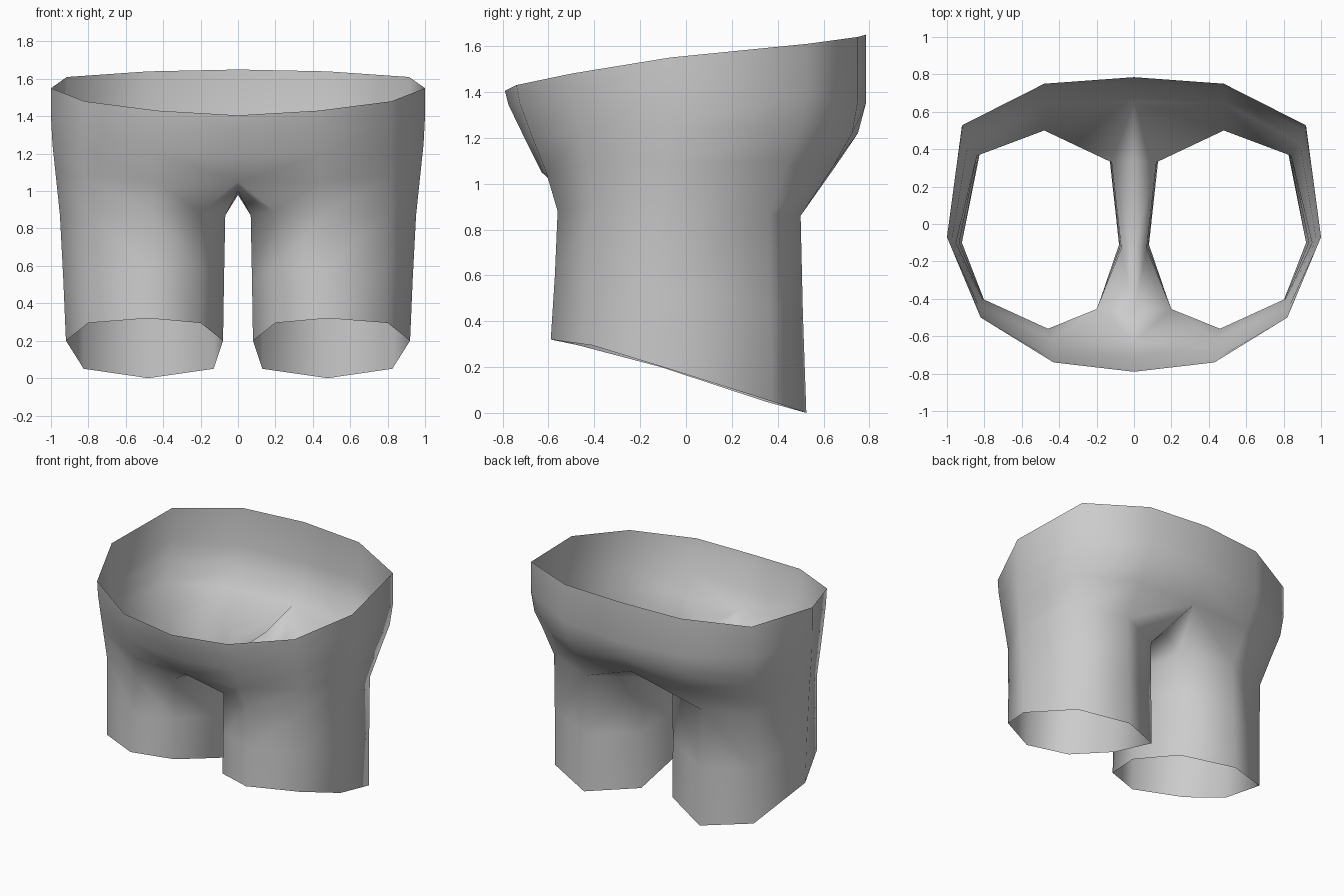
import bpy, bmesh
from mathutils import Vector

if "Cube" in bpy.data.objects:
    bpy.data.objects.remove(bpy.data.objects["Cube"])

# Right half cross-sections, bottom to top.
# Leg loops run: front, front-outer, outer, back-outer, back, back-inner, inner, front-inner
hem_xy = [(.48, -.59), (.80, -.41), (.92, -.10), (.825, .375),
          (.48, .525), (.13, .345), (.08, -.11), (.20, -.47)]
hem_z = [.32, .295, .20, .05, .005, .05, .20, .295]
hem = [Vector((x, y, z)) for (x, y), z in zip(hem_xy, hem_z)]
hem[4].z = 0
thigh = [Vector(p) for p in [
    (.46, -.56, .88), (.81, -.40, .88), (.952, -.10, .87), (.84, .365, .87),
    (.48, .50, .86), (.12, .33, .87), (.068, -.13, .87), (.20, -.455, .89)]]
mid = [Vector((a.x * .55 + b.x * .45, a.y * .4 + b.y * .6, a.z * .5 + b.z * .5))
       for a, b in zip(hem, thigh)]

# Torso loops run: centre front, front, front-outer, outer, back-outer, back, centre back
torso = [
    [(0, -.63, 1.05), (.44, -.61, 1.05), (.82, -.43, 1.08), (.975, -.09, 1.09),
     (.885, .44, 1.09), (.48, .645, 1.08), (0, .655, 1.08)],
    [(0, -.70, 1.19), (.44, -.67, 1.20), (.82, -.46, 1.22), (.992, -.08, 1.25),
     (.91, .50, 1.23), (.48, .725, 1.22), (0, .75, 1.22)],
    [(0, -.775, 1.345), (.43, -.725, 1.35), (.82, -.49, 1.37), (1, -.07, 1.40),
     (.92, .525, 1.38), (.48, .75, 1.36), (0, .785, 1.35)],
    [(0, -.79, 1.405), (.43, -.74, 1.43), (.82, -.50, 1.48), (1, -.07, 1.55),
     (.915, .53, 1.61), (.48, .75, 1.64), (0, .785, 1.65)],
]

bm = bmesh.new()


def add_loop(points):
    return [bm.verts.new(p) for p in points]


def join(lower, upper, closed=False):
    n = len(lower)
    for i in range(n if closed else n - 1):
        j = (i + 1) % n
        bm.faces.new((lower[i], lower[j], upper[j], upper[i]))


# Leg tube
h, m, t = add_loop(hem), add_loop(mid), add_loop(thigh)
join(h, m, True)
join(m, t, True)

# Hips and waist
rows = [add_loop(r) for r in torso]
for a, b in zip(rows, rows[1:]):
    join(a, b)
low = rows[0]
join(t[:5], low[1:6])

# Crotch gusset along the centre line
under_f, under_m, under_b = add_loop([(0, -.46, 1.0), (0, -.12, .98), (0, .33, 1.0)])
for face in [(t[7], t[0], low[1], low[0]), (t[7], low[0], under_f),
             (t[6], t[7], under_f, under_m), (t[5], t[6], under_m, under_b),
             (t[5], under_b, low[6]), (t[4], t[5], low[6], low[5])]:
    bm.faces.new(face)

# Mirror to the left half and weld the centre seam
copy = bmesh.ops.duplicate(bm, geom=bm.verts[:] + bm.edges[:] + bm.faces[:])["geom"]
for v in [g for g in copy if isinstance(g, bmesh.types.BMVert)]:
    v.co.x *= -1
bmesh.ops.remove_doubles(bm, verts=bm.verts[:], dist=.0005)
bmesh.ops.recalc_face_normals(bm, faces=bm.faces[:])
outer = max(bm.faces, key=lambda f: f.calc_center_median().x)
if outer.normal.x < 0:
    bmesh.ops.reverse_faces(bm, faces=bm.faces[:])
for f in bm.faces:
    f.smooth = True

mesh = bpy.data.meshes.new("shorts")
bm.to_mesh(mesh)
bm.free()
bpy.context.collection.objects.link(bpy.data.objects.new("shorts", mesh))
